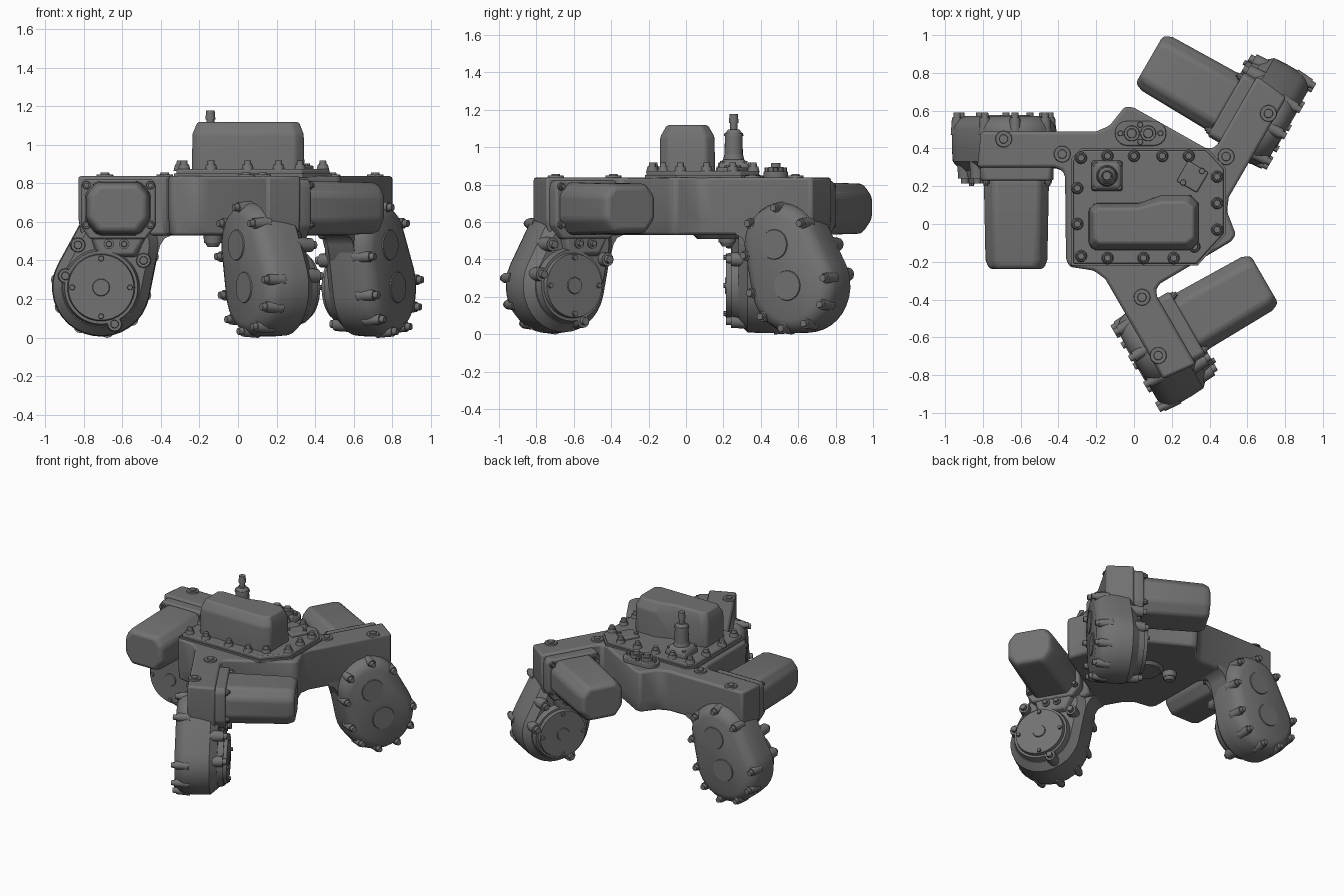
import bpy, bmesh
from math import cos, sin, pi, acos, atan2, hypot, radians
from mathutils import Matrix, Vector

if "Cube" in bpy.data.objects:
    bpy.data.objects.remove(bpy.data.objects["Cube"])

CENTRE = Vector((0.05, 0.113, 0))
LOW, HIGH = (-0.71, 0.26), (-0.63, 0.48)   # gear centres of the left leg (x, z)
PAINT = bpy.data.materials.new("dark_grey")
PAINT.diffuse_color = (0.17, 0.17, 0.17, 1)
PAINT.use_nodes = True
PAINT.node_tree.nodes["Principled BSDF"].inputs["Base Color"].default_value = PAINT.diffuse_color


def spin(k):
    return Matrix.Translation(CENTRE) @ Matrix.Rotation(-k * 2 * pi / 3, 4, 'Z') @ Matrix.Translation(-CENTRE)


def finish(name, bm, mat=None, bevel=0, seg=2):
    bmesh.ops.recalc_face_normals(bm, faces=bm.faces)
    me = bpy.data.meshes.new(name)
    bm.to_mesh(me)
    bm.free()
    me.materials.append(PAINT)
    if mat:
        me.transform(mat)
    ob = bpy.data.objects.new(name, me)
    bpy.context.collection.objects.link(ob)
    if bevel:
        m = ob.modifiers.new("bevel", 'BEVEL')
        m.width, m.segments, m.limit_method, m.angle_limit = bevel, seg, 'ANGLE', radians(28)
    bpy.context.view_layer.objects.active = ob
    ob.select_set(True)
    bpy.ops.object.shade_smooth_by_angle(angle=radians(35))
    ob.select_set(False)
    return ob


def loft(name, rings, axis='z', mat=None, bevel=0, seg=2):
    """rings: list of (height, 2D outline) joined in order, ends capped"""
    bm = bmesh.new()
    loops = []
    for h, pts in rings:
        loops.append([bm.verts.new((a, b, h) if axis == 'z' else (a, h, b)) for a, b in pts])
    for p, q in zip(loops, loops[1:]):
        for i in range(len(p)):
            j = (i + 1) % len(p)
            bm.faces.new((p[i], p[j], q[j], q[i]))
    bm.faces.new(loops[0])
    bm.faces.new(loops[-1])
    return finish(name, bm, mat, bevel, seg)


def hull(c1, r1, c2, r2, n=18):
    """teardrop outline around two circles"""
    d = atan2(c2[1] - c1[1], c2[0] - c1[0])
    a = acos((r1 - r2) / hypot(c2[0] - c1[0], c2[1] - c1[1]))
    arc = lambda c, r, s, e: [(c[0] + r * cos(s + (e - s) * i / n), c[1] + r * sin(s + (e - s) * i / n)) for i in range(n + 1)]
    return arc(c2, r2, d - a, d + a) + arc(c1, r1, d + a, d + 2 * pi - a)


def drop(off):
    return hull(LOW, 0.255 + off, HIGH, 0.22 + off)


def scaled(pts, s, t=None):
    cx = (min(p[0] for p in pts) + max(p[0] for p in pts)) / 2
    cy = (min(p[1] for p in pts) + max(p[1] for p in pts)) / 2
    return [(cx + (x - cx) * s, cy + (y - cy) * (t or s)) for x, y in pts]


def turned(name, spots, steps, direction=(0, 0, 1), mat=None, sides=16):
    """stack of cones (h0, h1, r0, r1) placed at every spot along direction"""
    bm = bmesh.new()
    rot = Vector((0, 0, 1)).rotation_difference(Vector(direction)).to_matrix().to_4x4()
    for s in spots:
        for h0, h1, r0, r1 in steps:
            m = Matrix.Translation(s) @ rot @ Matrix.Translation((0, 0, (h0 + h1) / 2))
            bmesh.ops.create_cone(bm, cap_ends=True, segments=sides, radius1=r0, radius2=r1, depth=h1 - h0, matrix=m)
    return finish(name, bm, mat)


# three-armed frame
sector = [(-0.36, -0.19), (-0.365, 0.25), (-0.38, 0.285), (-0.42, 0.30), (-0.83, 0.30),
          (-0.81, 0.49), (-0.2, 0.49), (-0.13, 0.52), (-0.05, 0.62)]
frame = [(spin(k) @ Vector((x, y, 0))).to_2d() for k in range(3) for x, y in sector]
loft("frame", [(0.53, scaled(frame, 0.98)), (0.62, frame), (0.838, frame)], bevel=0.015)
turned("frame_underside_boss", [(0.03, 0.16, 0.53)], [(-0.02, 0, 0.1, 0.12)], sides=32)
turned("frame_drain_plug", [(-0.13, 0.22, 0.53)], [(-0.04, 0, 0.045, 0.05), (-0.06, -0.04, 0.028, 0.04)])

back, fwd = (0, 1, 0), (0, -1, 0)
for k, side in enumerate(("left", "back_right", "front_right")):
    M = spin(k)
    # gear case with domed cover
    loft(side + "_gear_case", [(0.28, drop(-0.05)), (0.33, drop(-0.005)), (0.40, drop(0)), (0.50, drop(0)),
                               (0.53, drop(-0.012)), (0.556, drop(-0.035)), (0.572, drop(-0.07))], 'y', M)
    turned(side + "_cover_discs", [(p[0], 0.568, p[1]) for p in (LOW, HIGH)],
           [(0, 0.01, 0.082, 0.078)], back, M, 32)
    # web blending the case into the arm
    loft(side + "_arm_web", [(h, [(-0.47, 0.56), (-0.33, 0.56), (-0.345, 0.53), (-0.38, 0.515), (-0.403, 0.48), (-0.425, 0.4),
                                  (-0.47, 0.36)]) for h in (0.33, 0.485)], 'y', M)
    rim = []
    for i in range(6):   # bolts round the lower gear
        a = radians(170 + i * 36)
        rim.append((LOW[0] + 0.23 * cos(a), 0.47, LOW[1] + 0.23 * sin(a)))
    for deg in (-18, 35, 90, 145):
        a = radians(deg)
        rim.append((HIGH[0] + 0.195 * cos(a), 0.47, HIGH[1] + 0.195 * sin(a)))
    turned(side + "_cover_bolts", rim, [(0, 0.095, 0.034, 0.027), (0.095, 0.12, 0.02, 0.018)], back, M, 12)
    # wheel hub disc facing inward
    turned(side + "_hub_disc", [(LOW[0], 0.3, LOW[1])],
           [(0, 0.06, 0.205, 0.19), (0.06, 0.085, 0.175, 0.17), (0.085, 0.092, 0.045, 0.042)], fwd, M, 36)
    turned(side + "_hub_bolts", [(LOW[0] + 0.15 * cos(i * pi / 2), 0.215, LOW[1] + 0.15 * sin(i * pi / 2)) for i in range(4)],
           [(0, 0.014, 0.015, 0.013)], fwd, M, 8)
    turned(side + "_case_lugs", [(-0.895, 0.34, 0.32), (-0.83, 0.34, 0.48), (-0.64, 0.34, 0.07), (-0.49, 0.34, 0.4)],
           [(0, 0.1, 0.042, 0.036), (0.1, 0.125, 0.022, 0.02)], fwd, M, 12)
    # bracket between motor and hub
    loft(side + "_motor_bracket", [(0.24, [(-0.76, 0.56), (-0.72, 0.43), (-0.54, 0.43), (-0.47, 0.56)]),
                                   (0.34, [(-0.79, 0.56), (-0.75, 0.4), (-0.5, 0.4), (-0.44, 0.56)])], 'y', M, 0.012)
    turned(side + "_bracket_bolts", [(-0.67, 0.24, 0.485), (-0.59, 0.24, 0.485)],
           [(0, 0.012, 0.027, 0.027), (0.012, 0.03, 0.016, 0.014)], fwd, M, 12)
    # motor flange and tapered motor housing
    flange = [(-0.815, 0.58), (-0.77, 0.51), (-0.48, 0.51), (-0.425, 0.58), (-0.425, 0.79), (-0.445, 0.822),
              (-0.795, 0.822), (-0.815, 0.79)]
    loft(side + "_motor_flange", [(0.23, flange), (0.33, flange)], 'y', M, 0.012)
    motor = [(-0.795, 0.61), (-0.735, 0.53), (-0.51, 0.53), (-0.45, 0.61), (-0.45, 0.745), (-0.505, 0.812),
             (-0.74, 0.812), (-0.795, 0.745)]
    loft(side + "_motor", [(0.24, motor), (-0.19, scaled(motor, 0.95)), (-0.239, scaled(motor, 0.84))], 'y', M, 0.02, 3)
    turned(side + "_flange_bolts", [(x, 0.23, z) for x in (-0.785, -0.455) for z in (0.585, 0.79)],
           [(0, 0.016, 0.022, 0.02), (0.016, 0.03, 0.013, 0.012)], fwd, M, 10)
    # large cap screws on the arm
    turned(side + "_arm_screws", [(-0.69, 0.45, 0.835), (-0.38, 0.37, 0.835)],
           [(0, 0.012, 0.045, 0.042), (0.012, 0.02, 0.024, 0.022)], mat=M, sides=20)

# bolted lid
lid = [(-0.32, -0.21), (0.33, -0.21), (0.475, -0.05), (0.475, 0.29), (0.38, 0.39), (-0.27, 0.39), (-0.32, 0.34)]
loft("lid_gasket", [(0.83, scaled(lid, 1.03)), (0.85, scaled(lid, 1.03))])
loft("lid", [(0.84, lid), (0.873, lid)], bevel=0.008)
spots = [(-0.28, 0.35), (-0.14, 0.36), (0, 0.36), (0.15, 0.36), (0.29, 0.36), (0.44, 0.25), (0.44, 0.11), (0.44, -0.03),
         (0.32, -0.12), (0.21, -0.18), (0.05, -0.18), (-0.14, -0.18), (-0.28, -0.17), (-0.3, 0), (-0.3, 0.19)]
turned("lid_bolts", [(x, y, 0.865) for x, y in spots], [(0, 0.032, 0.034, 0.026), (0.032, 0.053, 0.02, 0.017)], sides=12)

# raised housing on the lid
dome = [(-0.24, -0.11), (-0.21, -0.14), (0.3, -0.14), (0.345, -0.1), (0.345, 0.11), (0.3, 0.155), (0.15, 0.155),
        (0.02, 0.11), (-0.21, 0.11), (-0.24, 0.08)]
loft("housing", [(0.86, dome), (1.055, scaled(dome, 0.985)), (1.118, scaled(dome, 0.9, 0.74))], bevel=0.012, seg=3)

# valve post
square = [(-0.225, 0.175), (-0.06, 0.175), (-0.06, 0.335), (-0.225, 0.335)]
loft("valve_base", [(0.86, square), (0.905, square), (0.935, scaled(square, 0.75))], bevel=0.012)
turned("valve_corner_bolts", [(x, y, 0.9) for x in (-0.205, -0.08) for y in (0.195, 0.315)], [(0, 0.025, 0.016, 0.014)], sides=8)
turned("valve_post", [(-0.143, 0.255, 0)], [(0.92, 0.96, 0.06, 0.05), (0.96, 1.06, 0.049, 0.047), (1.06, 1.075, 0.052, 0.05),
       (1.075, 1.095, 0.045, 0.03), (1.095, 1.13, 0.02, 0.02), (1.13, 1.178, 0.026, 0.022)], sides=20)

# small hatch, turned to follow the lid corner
hatch = [(0.31 + 0.088 * cos(radians(a)), 0.25 + 0.088 * sin(radians(a))) for a in (15, 105, 195, 285)]
loft("hatch", [(0.865, hatch), (0.892, hatch)], bevel=0.008)
turned("hatch_screws", [(0.26, 0.22, 0.89), (0.36, 0.28, 0.89)], [(0, 0.012, 0.016, 0.014)], sides=10)

# twin port plate
port = hull((-0.035, 0.48), 0.066, (0.105, 0.48), 0.0659, 10)
loft("port_plate", [(0.83, port), (0.87, port)], bevel=0.006)
turned("port_caps", [(-0.012, 0.48, 0.865), (0.075, 0.48, 0.865)], [(0, 0.03, 0.042, 0.04), (0.03, 0.05, 0.026, 0.024)], sides=20)
turned("port_bolts", [(-0.072, 0.48, 0.865), (0.14, 0.48, 0.865), (0.033, 0.525, 0.865), (0.033, 0.435, 0.865)],
       [(0, 0.025, 0.016, 0.014)], sides=8)
